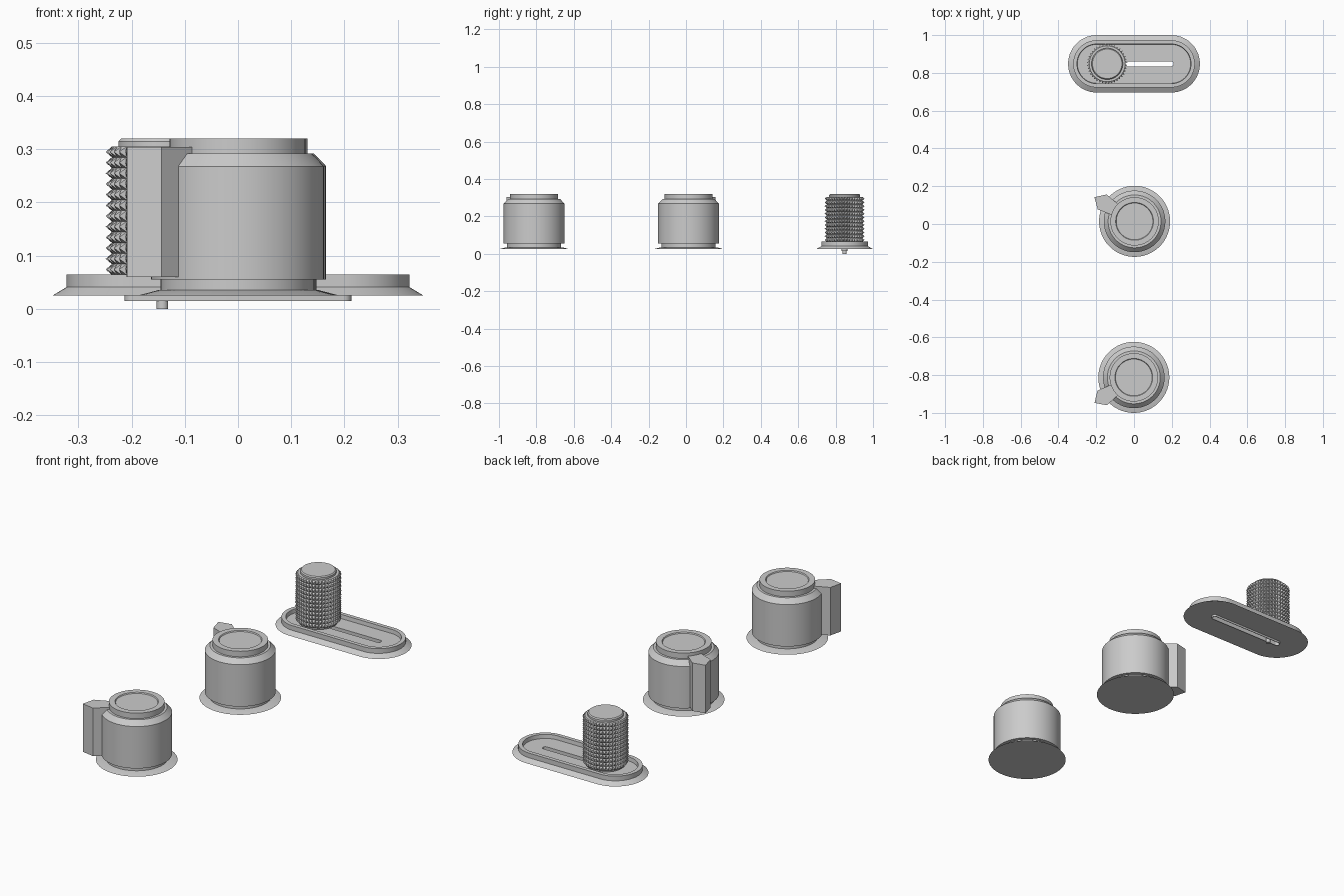
import bpy, bmesh, math
from math import cos, sin, pi

if "Cube" in bpy.data.objects:
    bpy.data.objects.remove(bpy.data.objects["Cube"])


def finish(name, bm, smooth=True):
    bmesh.ops.recalc_face_normals(bm, faces=bm.faces)
    me = bpy.data.meshes.new(name)
    bm.to_mesh(me)
    bm.free()
    ob = bpy.data.objects.new(name, me)
    bpy.context.collection.objects.link(ob)
    if smooth:
        bpy.ops.object.select_all(action='DESELECT')
        ob.select_set(True)
        bpy.context.view_layer.objects.active = ob
        bpy.ops.object.shade_smooth_by_angle(angle=math.radians(25))
    return ob


def sweep(name, profile, center, stretch=0.0, closed=False, n=64):
    """Turn a (radius, z) profile around a circle, or a stadium if stretched."""
    cx, cy = center
    bm = bmesh.new()
    rings = []
    for r, z in profile:
        ring = []
        for i in range(n):
            a = (i + 0.5) * 2 * pi / n
            x = r * cos(a) + math.copysign(stretch, cos(a))
            ring.append(bm.verts.new((cx + x, cy + r * sin(a), z)))
        rings.append(ring)
    pairs = list(zip(rings, rings[1:]))
    if closed:
        pairs.append((rings[-1], rings[0]))
    else:
        bm.faces.new(rings[0])
        bm.faces.new(rings[-1])
    for lo, hi in pairs:
        for i in range(n):
            j = (i + 1) % n
            bm.faces.new((lo[i], lo[j], hi[j], hi[i]))
    return finish(name, bm)


def pointer(name, center, angle, z0=0.06, z1=0.304):
    """Arrow-shaped vertical fin on the side of a rotary knob."""
    bm = bmesh.new()
    outline = [(0.248, 0), (0.2, 0.046), (0.12, 0.033), (0.12, -0.033), (0.2, -0.046)]
    c, s = cos(angle), sin(angle)
    face = bm.faces.new([bm.verts.new((center[0] + a * c - w * s,
                                       center[1] + a * s + w * c, z0))
                         for a, w in outline])
    new = bmesh.ops.extrude_face_region(bm, geom=[face])['geom']
    top = [v for v in new if isinstance(v, bmesh.types.BMVert)]
    bmesh.ops.translate(bm, verts=top, vec=(0, 0, z1 - z0))
    if not any(all(abs(v.co.z - z0) < 1e-6 for v in f.verts) for f in bm.faces):
        bm.faces.new([v for v in bm.verts if v not in top])
    return finish(name, bm, False)


# Rotary knobs: flared foot, neck, chamfered body, stepped cap with shallow dish
knob_profile = [(0.188, 0.025), (0.150, 0.035), (0.145, 0.035), (0.145, 0.055),
                (0.163, 0.055), (0.163, 0.268), (0.140, 0.292), (0.128, 0.292),
                (0.128, 0.320), (0.100, 0.320), (0.097, 0.315)]
for label, center, deg in (("front", (-0.001, -0.812), 213),
                           ("middle", (0.003, 0.014), 149)):
    sweep(label + "_knob", knob_profile, center)
    pointer(label + "_pointer", center, math.radians(deg))

# Slider plate: flared rim, recessed floor and a through slot with a lower lip
sweep("slider_plate",
      [(0.013, 0.015), (0.013, 0.045), (0.103, 0.045), (0.105, 0.065), (0.125, 0.065),
       (0.125, 0.041), (0.152, 0.025), (0.016, 0.025), (0.016, 0.015)],
      (0, 0.848), stretch=0.197, closed=True)

# Slider handle: core with softened cap, and a pin through the slot
handle = (-0.142, 0.848)
sweep("slider_handle", [(0.090, 0.055), (0.090, 0.304), (0.083, 0.304), (0.083, 0.315),
                        (0.078, 0.320)], handle)
sweep("slider_pin", [(0.011, 0.0), (0.011, 0.06)], handle, n=24)

# Knurled grip: rows of small pyramids around the handle
bm = bmesh.new()
cols, rows, zlo, zhi = 40, 12, 0.064, 0.305


def ring_point(r, i, z):
    a = 2 * pi * i / cols
    return bm.verts.new((handle[0] + r * cos(a), handle[1] + r * sin(a), z))


step = (zhi - zlo) / rows
grid = [[ring_point(0.095, i, zlo + k * step) for i in range(cols)] for k in range(rows + 1)]
for k in range(rows):
    for i in range(cols):
        j = (i + 1) % cols
        quad = (grid[k][i], grid[k][j], grid[k + 1][j], grid[k + 1][i])
        tip = ring_point(0.107, i + 0.5, zlo + (k + 0.5) * step)
        for a, b in zip(quad, quad[1:] + quad[:1]):
            bm.faces.new((a, b, tip))
bm.faces.new(grid[0])
bm.faces.new(grid[-1])
finish("slider_grip", bm, False)
